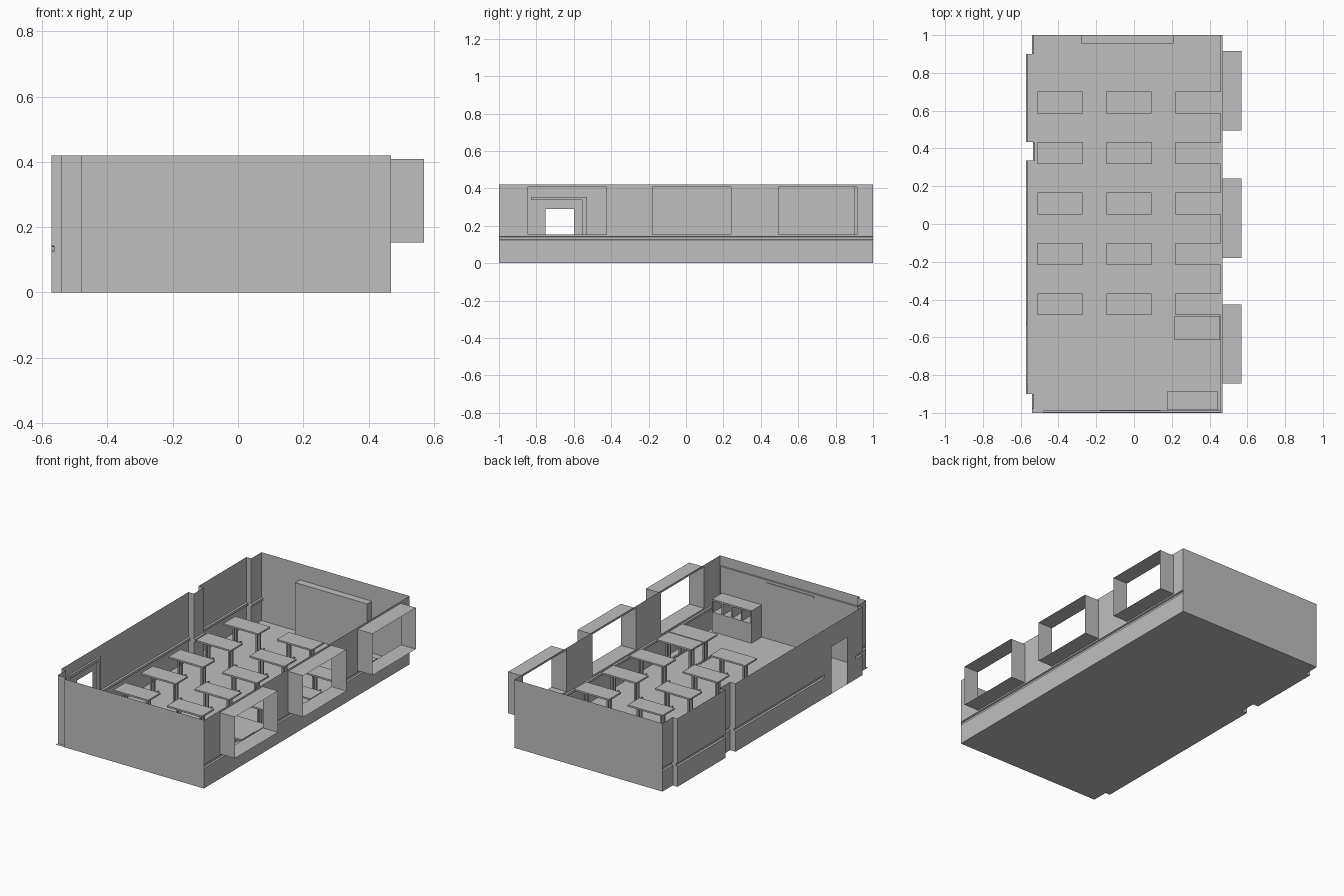
import bpy

cube = bpy.data.objects.get("Cube")
if cube:
    bpy.data.objects.remove(cube, do_unlink=True)

grey = bpy.data.materials.new("plain grey")
grey.use_nodes = True
grey.diffuse_color = (0.52, 0.52, 0.52, 1)
grey.node_tree.nodes["Principled BSDF"].inputs["Base Color"].default_value = grey.diffuse_color


def make(name, verts, faces):
    mesh = bpy.data.meshes.new(name)
    mesh.from_pydata(verts, [], faces)
    mesh.materials.append(grey)
    obj = bpy.data.objects.new(name, mesh)
    bpy.context.collection.objects.link(obj)
    return obj


BOX_FACES = [(0, 1, 3, 2), (4, 6, 7, 5), (0, 4, 5, 1), (2, 3, 7, 6), (0, 2, 6, 4), (1, 5, 7, 3)]


def boxes(name, parts):
    """One object made of boxes, each given as x, y and z ranges."""
    verts, faces = [], []
    for xs, ys, zs in parts:
        n = len(verts)
        verts += [(x, y, z) for x in xs for y in ys for z in zs]
        faces += [tuple(n + i for i in f) for f in BOX_FACES]
    return make(name, verts, faces)


def sheet_wall(name, plan, rows, groove=lambda y: 0, is_open=lambda y, z: False):
    """Thin wall along a plan line; rows hold height and groove flag."""
    verts = [(x + flag * groove(y), y, z) for z, flag in rows for x, y in plan]
    n, faces = len(plan), []
    for r in range(len(rows) - 1):
        z = (rows[r][0] + rows[r + 1][0]) / 2
        for c in range(n - 1):
            y = (plan[c][1] + plan[c + 1][1]) / 2
            if not is_open(y, z):
                a = r * n + c
                faces.append((a, a + 1, a + n + 1, a + n))
    return make(name, verts, faces)


TOP = 0.42
LEFT, RIGHT, POST = -0.572, 0.468, -0.54
RAIL = [(0, 0), (0.124, 0), (0.127, 1), (0.141, 1), (0.144, 0)]

# Floor
floor_plan = [(POST, -1), (RIGHT, -1), (RIGHT, 1), (POST, 1), (POST, 0.9), (LEFT, 0.9),
              (LEFT, 0.435), (-0.535, 0.435), (-0.535, 0.335), (LEFT, 0.335),
              (LEFT, -0.9), (POST, -0.9)]
make("floor", [(x, y, 0) for x, y in floor_plan], [tuple(range(len(floor_plan)))])

# End walls, with a set-back corner at the front
flat = [(0, 0), (TOP, 0)]
sheet_wall("front_wall", [(POST, -0.98), (-0.48, -0.98), (-0.48, -1), (RIGHT, -1)], flat)
sheet_wall("back_wall", [(RIGHT, 1), (POST, 1)], flat)

# Door wall with pillars, groove rail and doorway
door_plan = floor_plan[3:10]
door_plan += [(LEFT, y) for y in (-0.52, -0.53, -0.6, -0.75, -0.83, -0.84, -0.9)]
door_plan += [(POST, -0.9), (POST, -0.98)]
sheet_wall("door_wall", door_plan, RAIL + [(0.29, 0), (TOP, 0)],
           groove=lambda y: 0 if -0.835 < y < -0.525 else 0.01,
           is_open=lambda y, z: -0.75 < y < -0.6 and z < 0.29)
boxes("door_frame", [((LEFT, -0.56), (-0.83, -0.53), (0.337, 0.355)),
                     ((LEFT, -0.56), (-0.553, -0.53), (0, 0.337))])

# Window wall with three openings and projecting bays
WINDOWS = [(-0.845, -0.425), (-0.18, 0.24), (0.495, 0.915)]
BAY_LOW, BAY_HIGH, BAY_OUT = 0.153, 0.408, 0.57
window_plan = [(RIGHT, -1)] + [(RIGHT, y) for w in WINDOWS for y in w] + [(RIGHT, 1)]
sheet_wall("window_wall", window_plan, RAIL + [(BAY_LOW, 0), (BAY_HIGH, 0), (TOP, 0)],
           groove=lambda y: -0.009,
           is_open=lambda y, z: BAY_LOW < z < BAY_HIGH and any(a < y < b for a, b in WINDOWS))
for i, (a, b) in enumerate(WINDOWS):
    ring = [(a, BAY_LOW), (b, BAY_LOW), (b, BAY_HIGH), (a, BAY_HIGH)]
    make(f"window_bay_{i + 1}", [(x, y, z) for x in (RIGHT, BAY_OUT) for y, z in ring],
         [(k, (k + 1) % 4, (k + 1) % 4 + 4, k + 4) for k in range(4)])

# Boards on the end walls
boxes("back_board", [((-0.28, 0.21), (0.955, 1), (0, 0.32))])
boxes("front_board", [((-0.48, 0.457), (-0.999, -0.988), (0, 0.36))])
boxes("front_board_strip", [((-0.18, 0.14), (-0.989, -0.984), (0.338, 0.345))])


def desk(name, x0, x1, y0, y1, height):
    """Table top on two frames, each with a foot bar and twin posts."""
    mid = (y0 + y1) / 2
    parts = [((x0, x1), (y0, y1), (height - 0.01, height))]
    for x in (x0 + 0.04, x1 - 0.04):
        parts.append(((x - 0.005, x + 0.005), (y0 + 0.005, y1 - 0.005), (0.001, 0.009)))
        parts.append(((x - 0.005, x + 0.005), (y0 + 0.02, y1 - 0.02), (height - 0.02, height - 0.01)))
        for y in (mid - 0.014, mid + 0.014):
            parts.append(((x - 0.005, x + 0.005), (y - 0.006, y + 0.006), (0.009, height - 0.02)))
    boxes(name, parts)


# Rows of desks and the teaching desk
for row in range(5):
    y = 0.643 - 0.267 * row
    for col, x in enumerate((-0.51, -0.145, 0.22)):
        desk(f"desk_{row + 1}_{col + 1}", x, x + 0.238, y - 0.058, y + 0.058, 0.148)
desk("teaching_desk", 0.215, 0.456, -0.615, -0.486, 0.15)

# Cabinet with open compartments above a closed base
x0, x1, y0, y1, high = 0.175, 0.445, -0.985, -0.888, 0.2
parts = [((x0, x1), (y0, y1), (0, 0.12)), ((x0, x1), (y0, y1), (high - 0.01, high)),
         ((x0, x1), (y0, y0 + 0.008), (0.12, high - 0.01))]
for i in range(5):
    x = x0 + i * (x1 - x0 - 0.008) / 4
    parts.append(((x, x + 0.008), (y0 + 0.008, y1), (0.12, high - 0.01)))
boxes("cabinet", parts)
